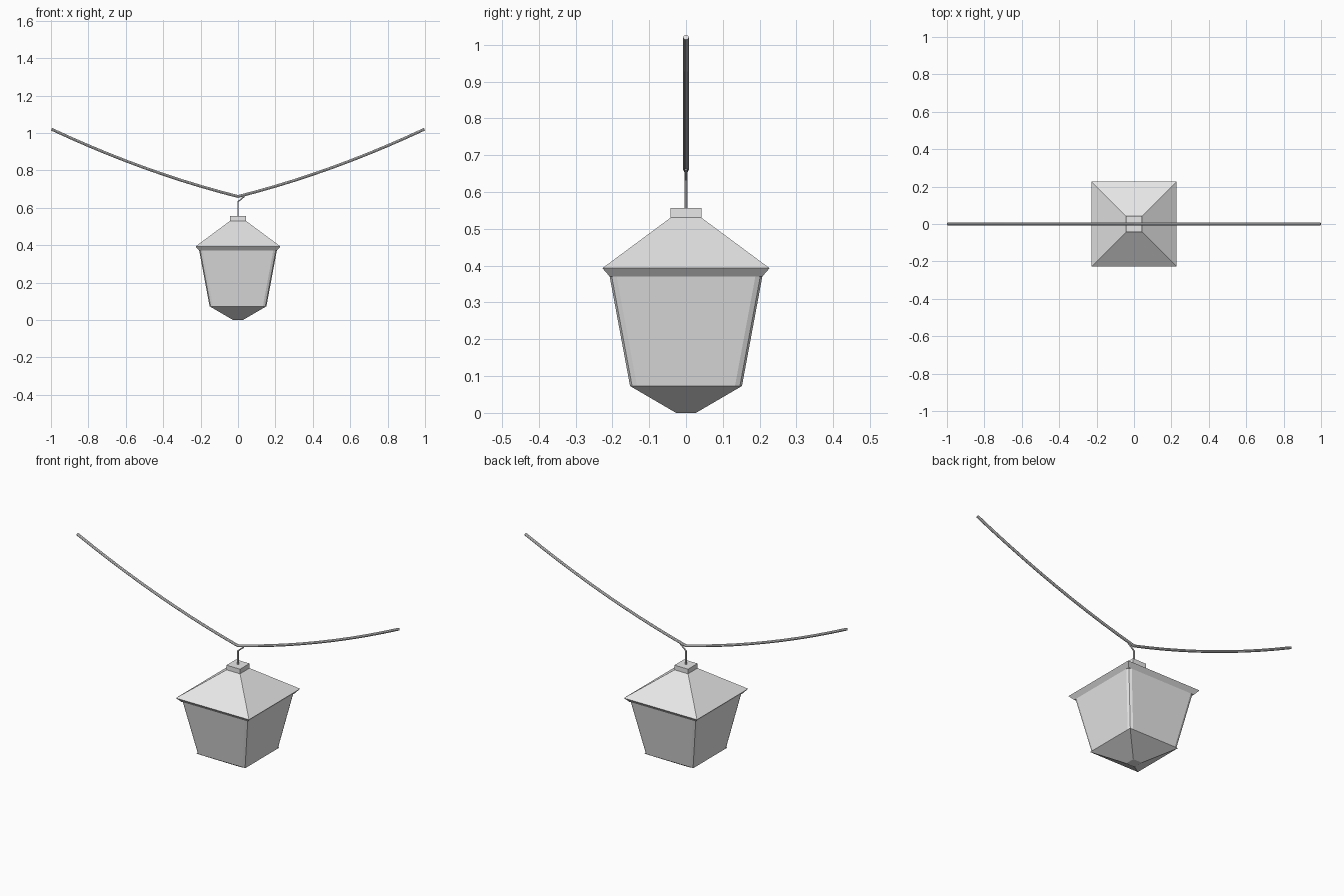
import bpy
import bmesh
from math import cos, sin, pi
from mathutils import Vector

if "Cube" in bpy.data.objects:
    bpy.data.objects.remove(bpy.data.objects["Cube"], do_unlink=True)

GREY = (0.8, 0.8, 0.8, 1.0)
metal = bpy.data.materials.new("light grey")
metal.use_nodes = True
metal.diffuse_color = GREY
metal.node_tree.nodes["Principled BSDF"].inputs["Base Color"].default_value = GREY


def loft(name, rings):
    """Skin a closed solid through rings that have equal point counts."""
    bm = bmesh.new()
    loops = [[bm.verts.new(p) for p in ring] for ring in rings]
    for low, high in zip(loops, loops[1:]):
        for i in range(len(low)):
            j = (i + 1) % len(low)
            bm.faces.new((low[i], low[j], high[j], high[i]))
    bm.faces.new(loops[0])
    bm.faces.new(loops[-1])
    bmesh.ops.recalc_face_normals(bm, faces=bm.faces)
    mesh = bpy.data.meshes.new(name)
    bm.to_mesh(mesh)
    bm.free()
    mesh.materials.append(metal)
    obj = bpy.data.objects.new(name, mesh)
    bpy.context.collection.objects.link(obj)
    return obj


def square(half, z):
    return [(x * half, y * half, z) for x, y in ((1, 1), (-1, 1), (-1, -1), (1, -1))]


def bevelled_square(half, bevel, z):
    """Square ring with each corner softened by two facets."""
    ring = []
    inner, mid = half - bevel, half - bevel * 0.3
    for k in range(4):
        c, s = round(cos(k * pi / 2)), round(sin(k * pi / 2))
        for x, y in ((half, inner), (mid, mid), (inner, half)):
            ring.append((x * c - y * s, x * s + y * c, z))
    return ring


def tube(name, path, radius, sides=8):
    """Round rod along a path that lies in the XZ plane."""
    pts = [Vector((x, 0, z)) for x, z in path]
    rings = []
    for i, p in enumerate(pts):
        along = (pts[min(i + 1, len(pts) - 1)] - pts[max(i - 1, 0)]).normalized()
        across = Vector((along.z, 0, -along.x))
        rings.append([p + radius * (across * cos(a) + Vector((0, 1, 0)) * sin(a))
                      for a in (2 * pi * k / sides for k in range(sides))])
    return loft(name, rings)


# Lantern body
loft("lantern_base", [square(0.027, 0), square(0.152, 0.073)])
loft("lantern_body", [bevelled_square(0.152, 0.019, 0.073),
                      bevelled_square(0.208, 0.019, 0.374)])
loft("lantern_roof", [square(0.207, 0.37), square(0.227, 0.393), square(0.042, 0.53)])
loft("roof_cap", [square(0.042, 0.528), square(0.042, 0.556)])

# Hanging hook
tube("hanger_hook", [(0, 0.55), (0, 0.632), (0.035, 0.662)], 0.004)

# Sagging cable, one half per side
STEPS = 10
for side, label in ((1, "left"), (-1, "right")):
    path = []
    for i in range(STEPS + 1):
        t = i / STEPS
        path.append((side * t * 0.997, 0.66 + 0.36 * (0.7 * t + 0.3 * t * t)))
    tube(label + "_cable", path, 0.0075)
